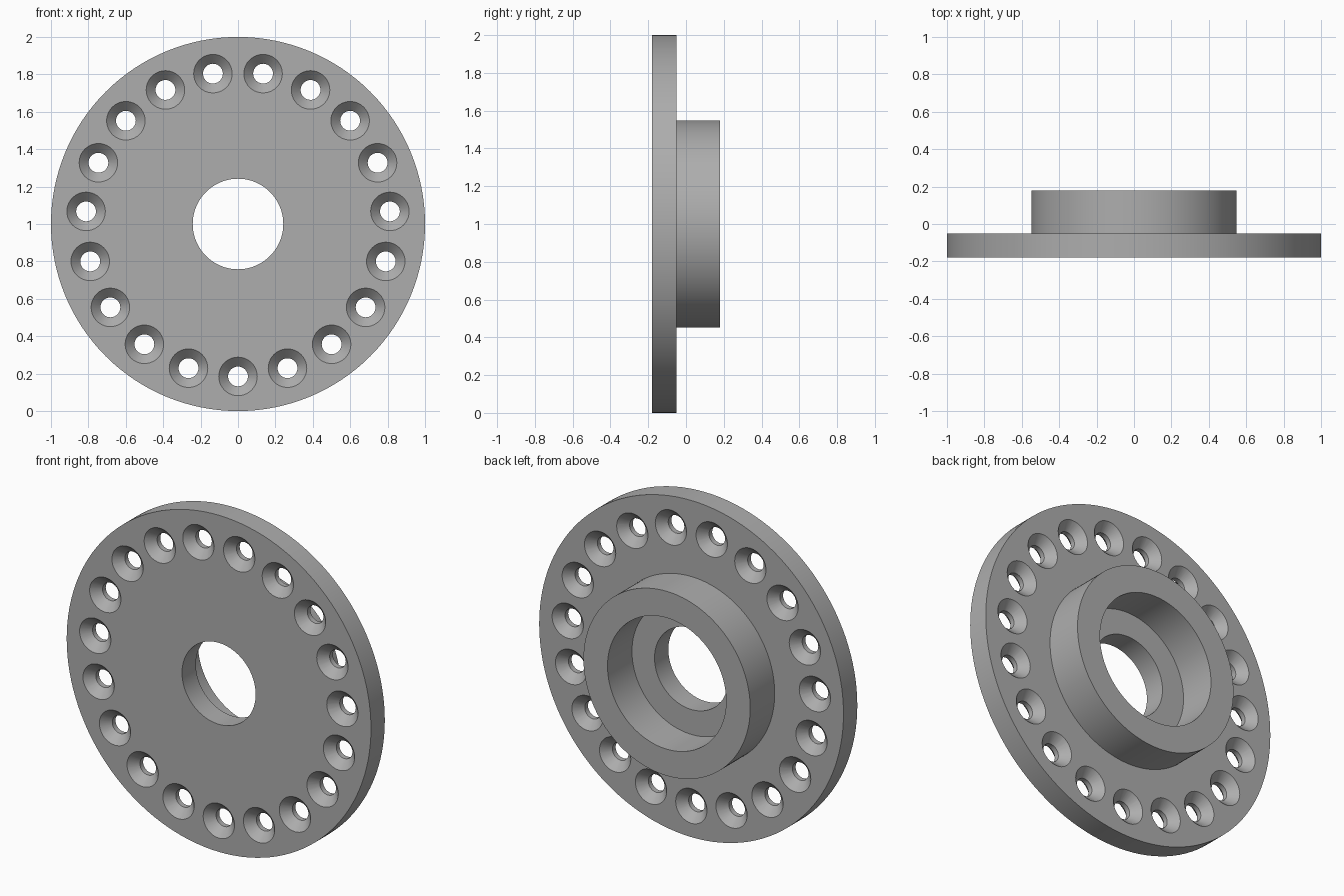
import bpy, bmesh, math
from mathutils import Matrix, Vector

cube = bpy.data.objects.get("Cube")
if cube:
    bpy.data.objects.remove(cube, do_unlink=True)

CENTRE = Vector((0, 0, 1))
FRONT, BACK, HUB_END = -0.18, -0.05, 0.18
HOLES, HOLE_CIRCLE = 19, 0.815

steel = bpy.data.materials.new("grey_metal")
steel.use_nodes = True
steel.diffuse_color = (0.42, 0.42, 0.42, 1)
steel.node_tree.nodes["Principled BSDF"].inputs["Base Color"].default_value = (0.42, 0.42, 0.42, 1)


def lathe(bm, profile, steps, centre):
    """Revolve a closed (radius, y) profile about the y axis through centre."""
    rings = []
    for i in range(steps):
        turn = Matrix.Rotation(math.tau * i / steps, 3, 'Y')
        rings.append([bm.verts.new(centre + turn @ Vector((0, y, r))) for r, y in profile])
    count = len(profile)
    for i in range(steps):
        a, b = rings[i], rings[(i + 1) % steps]
        for j in range(count):
            k = (j + 1) % count
            bm.faces.new((a[j], a[k], b[k], b[j]))
    return rings


def make_object(name, bm):
    bmesh.ops.recalc_face_normals(bm, faces=bm.faces)
    mesh = bpy.data.meshes.new(name)
    bm.to_mesh(mesh)
    bm.free()
    mesh.materials.append(steel)
    obj = bpy.data.objects.new(name, mesh)
    bpy.context.collection.objects.link(obj)
    return obj


# Flange with raised hub, stepped bore through the middle
bm = bmesh.new()
lathe(bm, [(0.242, FRONT), (1, FRONT), (1, BACK), (0.548, BACK),
           (0.548, HUB_END), (0.39, HUB_END), (0.39, BACK), (0.242, BACK)], 128, CENTRE)
flange = make_object("hub_flange", bm)

# Bolt hole cutters, countersunk at 45 degrees from both faces
bm = bmesh.new()
SMALL, WIDE, OVER = 0.053, 0.103, 0.02
half = [(WIDE + OVER, FRONT - OVER), (SMALL, FRONT + WIDE - SMALL)]
profile = half + [(r, FRONT + BACK - y) for r, y in reversed(half)]
for n in range(HOLES):
    angle = math.tau * n / HOLES
    centre = CENTRE + HOLE_CIRCLE * Vector((math.sin(angle), 0, -math.cos(angle)))
    steps = 40
    rings = []
    for i in range(steps):
        turn = Matrix.Rotation(math.tau * i / steps, 3, 'Y')
        rings.append([bm.verts.new(centre + turn @ Vector((0, y, r))) for r, y in profile])
    for i in range(steps):
        a, b = rings[i], rings[(i + 1) % steps]
        for j in range(len(profile) - 1):
            bm.faces.new((a[j], a[j + 1], b[j + 1], b[j]))
    for end in (0, -1):
        bm.faces.new([ring[end] for ring in rings])
cutter = make_object("bolt_hole_cutter", bm)
cutter.hide_render = True

# Cut the holes, then drop the cutter
bpy.ops.object.select_all(action='DESELECT')
flange.select_set(True)
bpy.context.view_layer.objects.active = flange
cut = flange.modifiers.new("bolt_holes", 'BOOLEAN')
cut.operation = 'DIFFERENCE'
cut.solver = 'EXACT'
cut.object = cutter
bpy.ops.object.modifier_apply(modifier=cut.name)
bpy.data.objects.remove(cutter, do_unlink=True)
bpy.ops.object.shade_smooth_by_angle(angle=math.radians(30))
